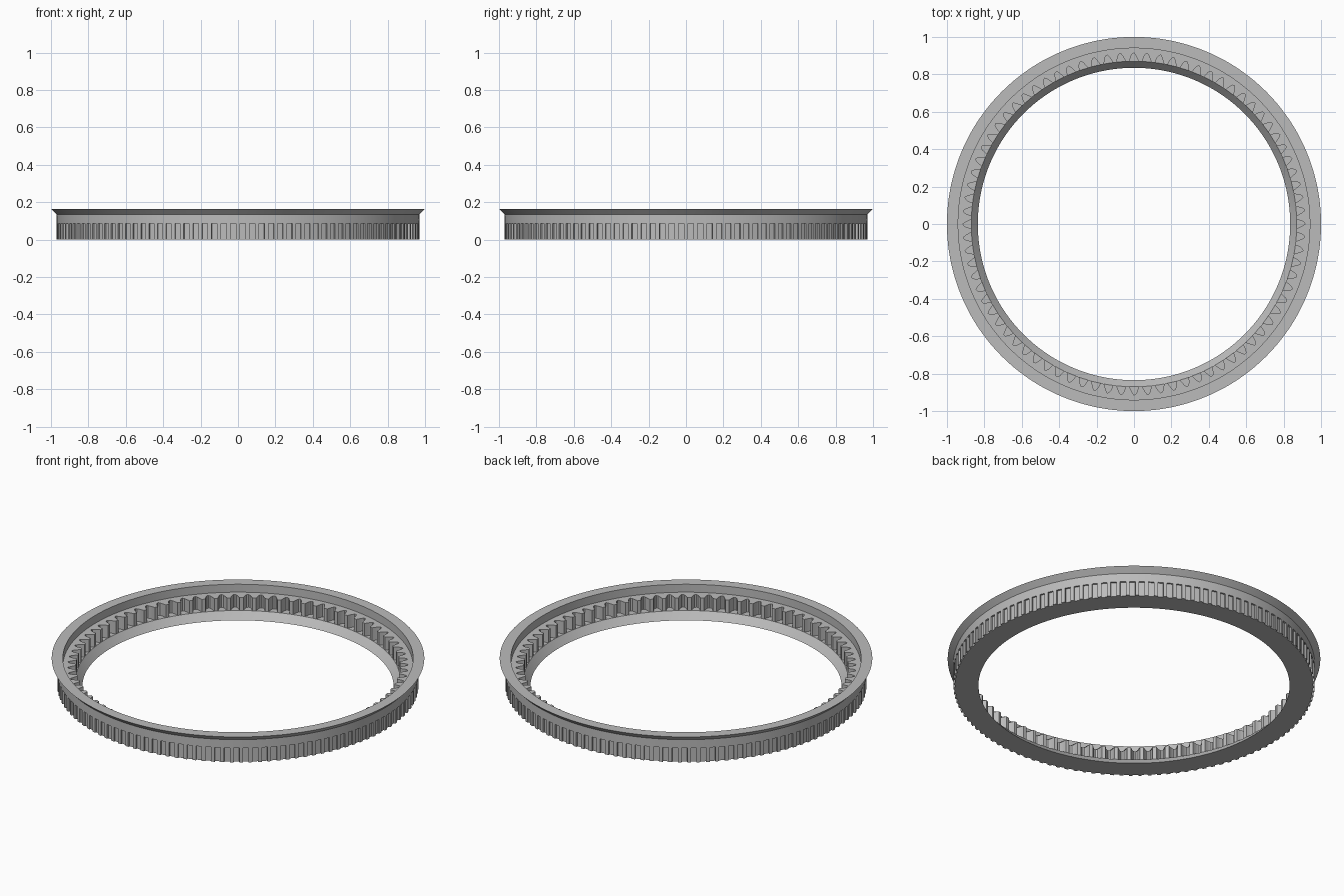
import bpy
import bmesh
from math import cos, sin, radians

cube = bpy.data.objects.get("Cube")
if cube:
    bpy.data.objects.remove(cube, do_unlink=True)

# Every loop has 720 points: 120 outer grips of 6, or 80 inner teeth of 9
COUNT = 720
GRIP_DEPTH_R, WALL_R, TIP_R = 0.96, 0.97, 0.87
GRIP = [(-0.6, WALL_R), (0, WALL_R), (0.6, WALL_R),
        (0.6, GRIP_DEPTH_R), (1.5, GRIP_DEPTH_R), (2.4, GRIP_DEPTH_R)]
TOOTH = [(-1.6, TIP_R), (-1.3, 0.886), (-1.0, 0.900), (-0.55, 0.911), (0, 0.914),
         (0.55, 0.911), (1.0, 0.900), (1.3, 0.886), (1.6, TIP_R)]


def loop(pattern, z, flat_radius=None):
    """Repeat an (angle, radius) pattern around the axis at height z."""
    repeats = COUNT // len(pattern)
    pitch = 360 / repeats
    points = []
    for k in range(repeats):
        for angle, radius in pattern:
            a = radians(k * pitch + angle)
            r = flat_radius or radius
            points.append((r * cos(a), r * sin(a), z))
    return points


def circle(radius, z):
    return loop([(0, radius)], z)


def lathe(name, loops, material):
    """Join the loops in order, closing the last one to the first."""
    bm = bmesh.new()
    rings = [[bm.verts.new(p) for p in points] for points in loops]
    for i, low in enumerate(rings):
        high = rings[(i + 1) % len(rings)]
        for j in range(COUNT):
            n = (j + 1) % COUNT
            bm.faces.new((low[j], low[n], high[n], high[j]))
    bmesh.ops.remove_doubles(bm, verts=bm.verts, dist=0.00005)
    bmesh.ops.dissolve_degenerate(bm, edges=bm.edges, dist=0.00005)
    bmesh.ops.recalc_face_normals(bm, faces=bm.faces)
    mesh = bpy.data.meshes.new(name)
    bm.to_mesh(mesh)
    bm.free()
    obj = bpy.data.objects.new(name, mesh)
    bpy.context.collection.objects.link(obj)
    mesh.materials.append(material)
    bpy.context.view_layer.objects.active = obj
    obj.select_set(True)
    bpy.ops.object.shade_smooth_by_angle(angle=radians(30))
    return obj


grey = bpy.data.materials.new("plain grey")
grey.use_nodes = True
colour = (0.5, 0.5, 0.5, 1)
grey.diffuse_color = colour
grey.node_tree.nodes["Principled BSDF"].inputs["Base Color"].default_value = colour

lathe("toothed_ring", [
    # Outer wall with grip notches, then the flared rim
    loop(GRIP, 0),
    loop(GRIP, 0.085),
    loop(GRIP, 0.085, WALL_R),
    circle(WALL_R, 0.135),
    circle(1.0, 0.165),
    # Recess and ledge
    circle(0.94, 0.165),
    circle(0.94, 0.118),
    # Inner teeth, their floor and the sloping lower lip
    loop(TOOTH, 0.118),
    loop(TOOTH, 0.042),
    loop(TOOTH, 0.042, TIP_R),
    circle(0.835, 0),
], grey)
